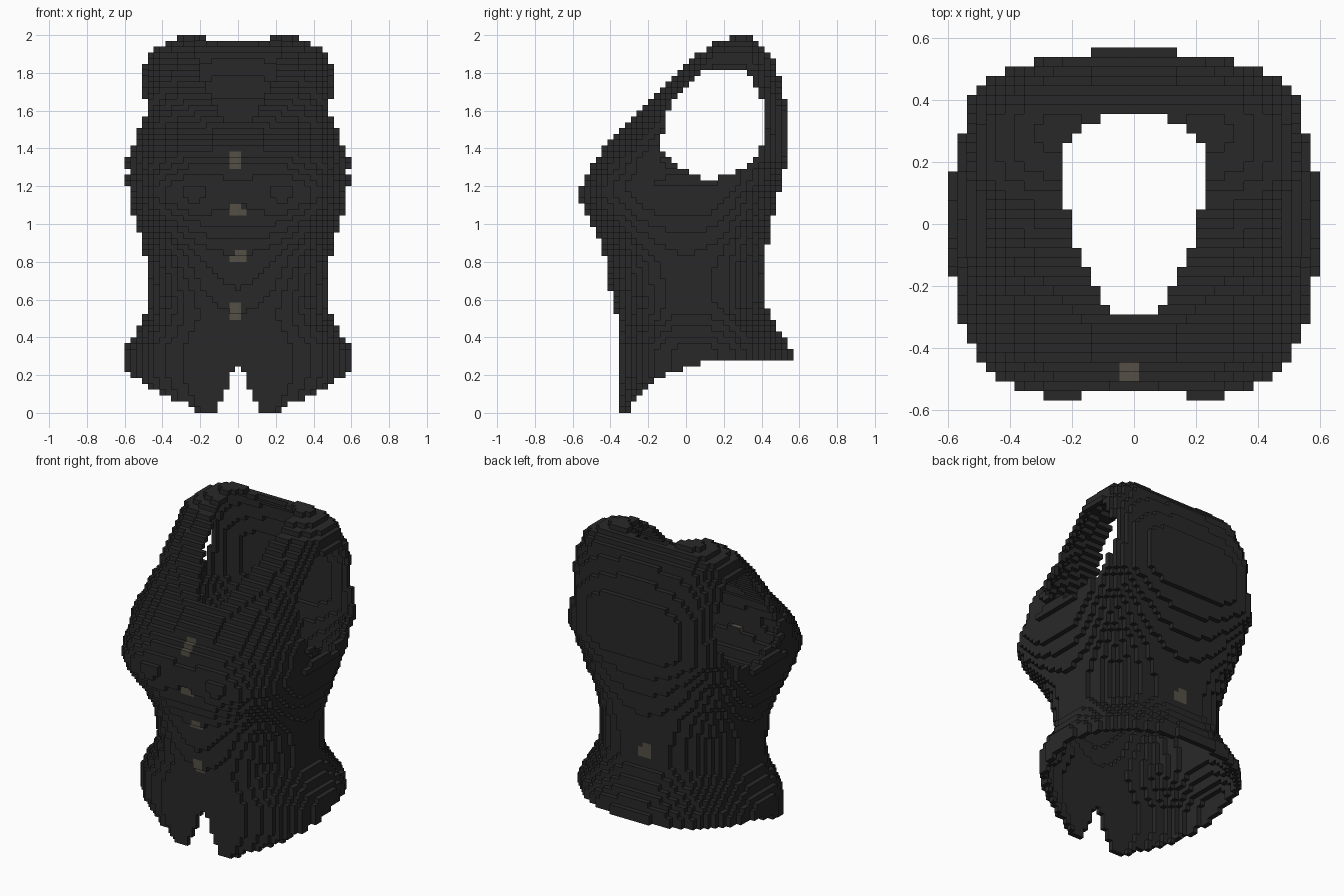
import bpy, bmesh, math

cube = bpy.data.objects.get("Cube")
if cube:
    bpy.data.objects.remove(cube, do_unlink=True)

V = 2 / 65                    # edge of one block
NX, NY, NZ = 19, 18, 65       # block counts: half width, half depth, height


def material(name, rgb):
    m = bpy.data.materials.new(name)
    m.use_nodes = True
    m.diffuse_color = (*rgb, 1)
    b = m.node_tree.nodes["Principled BSDF"]
    b.inputs["Base Color"].default_value = (*rgb, 1)
    b.inputs["Roughness"].default_value = 0.9
    return m


cloth = material("charcoal cloth", (0.0215, 0.0215, 0.0215))
brass = material("dull brass", (0.091, 0.080, 0.062))


def lerp(points, t):
    """Piecewise linear profile lookup, clamped at both ends."""
    if t <= points[0][0]:
        return points[0][1]
    for (a, p), (b, q) in zip(points, points[1:]):
        if t <= b:
            return p + (q - p) * (t - a) / (b - a)
    return points[-1][1]


# Torso profiles by height
FRONT = [(0.52, -0.366), (0.66, -0.40), (0.82, -0.425), (0.92, -0.46), (1.06, -0.545),
         (1.13, -0.582), (1.19, -0.582), (1.25, -0.547), (1.3, -0.52), (1.4, -0.435),
         (1.5, -0.335), (1.6, -0.245), (1.7, -0.165), (1.8, -0.065), (1.9, 0.05),
         (1.95, 0.13), (1.985, 0.21)]
BACK = [(0.34, 0.565), (0.4, 0.515), (0.5, 0.46), (0.6, 0.415), (0.9, 0.43), (1.0, 0.45),
        (1.2, 0.50), (1.35, 0.545), (1.6, 0.545), (1.75, 0.50), (1.9, 0.45), (1.985, 0.37)]
WIDTH = [(0.0, 0.42), (0.06, 0.47), (0.1, 0.53), (0.15, 0.57), (0.2, 0.60), (0.34, 0.60),
         (0.4, 0.56), (0.5, 0.505), (0.56, 0.482), (0.8, 0.482), (0.95, 0.52), (1.04, 0.556),
         (1.18, 0.582), (1.22, 0.592), (1.27, 0.583), (1.35, 0.60), (1.4, 0.595),
         (1.5, 0.565), (1.6, 0.55), (1.7, 0.545), (1.8, 0.525), (1.84, 0.49), (1.89, 0.482),
         (1.94, 0.42), (1.97, 0.37), (1.99, 0.29)]
CENTRE = [(0.3, 0.05), (0.7, 0.0), (1.2, 0.03), (1.5, 0.13), (1.75, 0.2), (1.985, 0.29)]
ROUND_FRONT = [(0.35, 2.5), (0.6, 2.0), (0.75, 2.1), (1.15, 3.3), (1.4, 2.8), (1.8, 2.8),
               (1.9, 3.3)]
ROUND_BACK = [(0.35, 2.15), (0.8, 2.3), (1.15, 2.6), (1.35, 3.2), (1.9, 3.3)]
# Hem height by depth and by sideways distance, neck half width by depth
HEM_DEPTH = [(-0.34, 0.0), (-0.29, 0.02), (-0.27, 0.07), (-0.24, 0.115), (-0.2, 0.14),
             (-0.14, 0.18), (-0.09, 0.21), (0.0, 0.24), (0.1, 0.272)]
HEM_SIDE = [(0.19, 0.0), (0.25, 0.03), (0.3, 0.06), (0.4, 0.1), (0.5, 0.15), (0.58, 0.2)]
NECK = [(-0.285, 0.06), (-0.25, 0.09), (-0.2, 0.13), (-0.1, 0.175), (0.04, 0.218),
        (0.25, 0.218), (0.30, 0.19), (0.345, 0.09)]
# Armhole edges by height
ARM_FRONT = [(1.24, 0.08), (1.27, 0.02), (1.3, -0.05), (1.36, -0.09), (1.39, -0.14),
             (1.48, -0.14), (1.5, -0.11), (1.58, -0.1), (1.66, -0.06), (1.73, 0.01),
             (1.8, 0.09), (1.83, 0.16)]
ARM_BACK = [(1.24, 0.16), (1.27, 0.23), (1.3, 0.32), (1.38, 0.39), (1.45, 0.41),
            (1.65, 0.41), (1.73, 0.375), (1.8, 0.32), (1.83, 0.28)]

PROFILES = (FRONT, BACK, WIDTH, CENTRE, ROUND_FRONT, ROUND_BACK)
sections = {k: [lerp(p, (k + 0.5) * V) for p in PROFILES] for k in range(-1, NZ)}


def in_torso(i, j, k):
    # the top layer holds only the two shoulder tips
    if k >= NZ or (k == NZ - 1 and abs(i) <= 5):
        return False
    front, back, width, mid, nf, nb = sections[k]
    x, y = abs(i * V), j * V
    if x >= width:
        return False
    if y < mid:
        # slight dip between the two sides of the chest
        z = (k + 0.5) * V
        dip = 0.05 * math.exp(-(x / 0.2) ** 2 - ((z - 1.15) / 0.13) ** 2)
        d, n = (mid - y) / (mid - front - dip), nf
    else:
        d, n = (y - mid) / (back - mid), nb
    return (x / width) ** n + d ** n < 1


def is_opening(i, j, k):
    x, y, z = abs(i * V), j * V, (k + 0.5) * V
    # hem
    if z < lerp(HEM_DEPTH, y) or z < lerp(HEM_SIDE, x):
        return True
    # split at the front of the hem
    if y < 0 and z < 0.25 and x < lerp([(0.03, 0.105), (0.13, 0.055), (0.25, 0.015)], z):
        return True
    # neckline
    if z > 1.4 and -0.285 < y < 0.345 and x < lerp(NECK, y):
        return True
    # armholes
    return x > 0.25 and 1.24 < z < 1.83 and lerp(ARM_FRONT, z) < y < lerp(ARM_BACK, z)


SIDES = [(1, 0, 0), (-1, 0, 0), (0, 1, 0), (0, -1, 0), (0, 0, 1), (0, 0, -1)]


def step(c, d):
    return (c[0] + d[0], c[1] + d[1], c[2] + d[2])


# One-block shell of the torso, then cut the openings
solid = {(i, j, k) for i in range(-NX - 1, NX + 2) for j in range(-NY - 1, NY + 2)
         for k in range(-1, NZ) if in_torso(i, j, k)}
shell = {c for c in solid if c[2] >= 0 and not is_opening(*c)
         and any(step(c, d) not in solid for d in SIDES if c[2] + d[2] >= 0)}


def outermost(i, k, front):
    ys = [c[1] for c in shell if c[0] == i and c[2] == k]
    return (i, min(ys) if front else max(ys), k) if ys else None


# Fastener patches: (first column, last column, row height)
PATCHES = {
    "front_button_1": [(-1, 0, 1.32), (-1, 0, 1.35), (-1, 0, 1.375)],
    "front_button_2": [(-1, 1, 1.06), (-1, 0, 1.09)],
    "front_button_3": [(-1, 1, 0.81), (0, 1, 0.84)],
    "front_button_4": [(-1, 0, 0.52), (-1, 0, 0.55), (-1, 0, 0.58)],
    "back_buckle": [(-1, 1, 0.62), (-1, 1, 0.65), (-1, 0, 0.68)],
}


def build(name, cells, mat, lining_side=None):
    """Mesh the exposed faces of a group of blocks; the lining side stays cloth."""
    bm = bmesh.new()
    verts = {}

    def corner(p):
        if p not in verts:
            verts[p] = bm.verts.new(((p[0] - 0.5) * V, (p[1] - 0.5) * V, p[2] * V))
        return verts[p]

    for c in cells:
        for d in SIDES:
            if step(c, d) in shell:
                continue
            axis = [abs(t) for t in d].index(1)
            u, w = (axis + 1) % 3, (axis + 2) % 3
            loop = []
            for a, b in ((0, 0), (1, 0), (1, 1), (0, 1)):
                p = list(c)
                p[axis] += d[axis] > 0
                p[u] += a
                p[w] += b
                loop.append(corner(tuple(p)))
            face = bm.faces.new(loop if d[axis] > 0 else loop[::-1])
            face.material_index = int(d == lining_side)
    mesh = bpy.data.meshes.new(name)
    bm.to_mesh(mesh)
    bm.free()
    mesh.materials.append(mat)
    if lining_side:
        mesh.materials.append(cloth)
    bpy.context.collection.objects.link(bpy.data.objects.new(name, mesh))


used = set()
for name, rows in PATCHES.items():
    front = name.startswith("front")
    cells = {outermost(i, int(z / V), front)
             for a, b, z in rows for i in range(a, b + 1)} - {None}
    build(name, cells, brass, (0, 1, 0) if front else (0, -1, 0))
    used |= cells
build("vest_body", shell - used, cloth)
